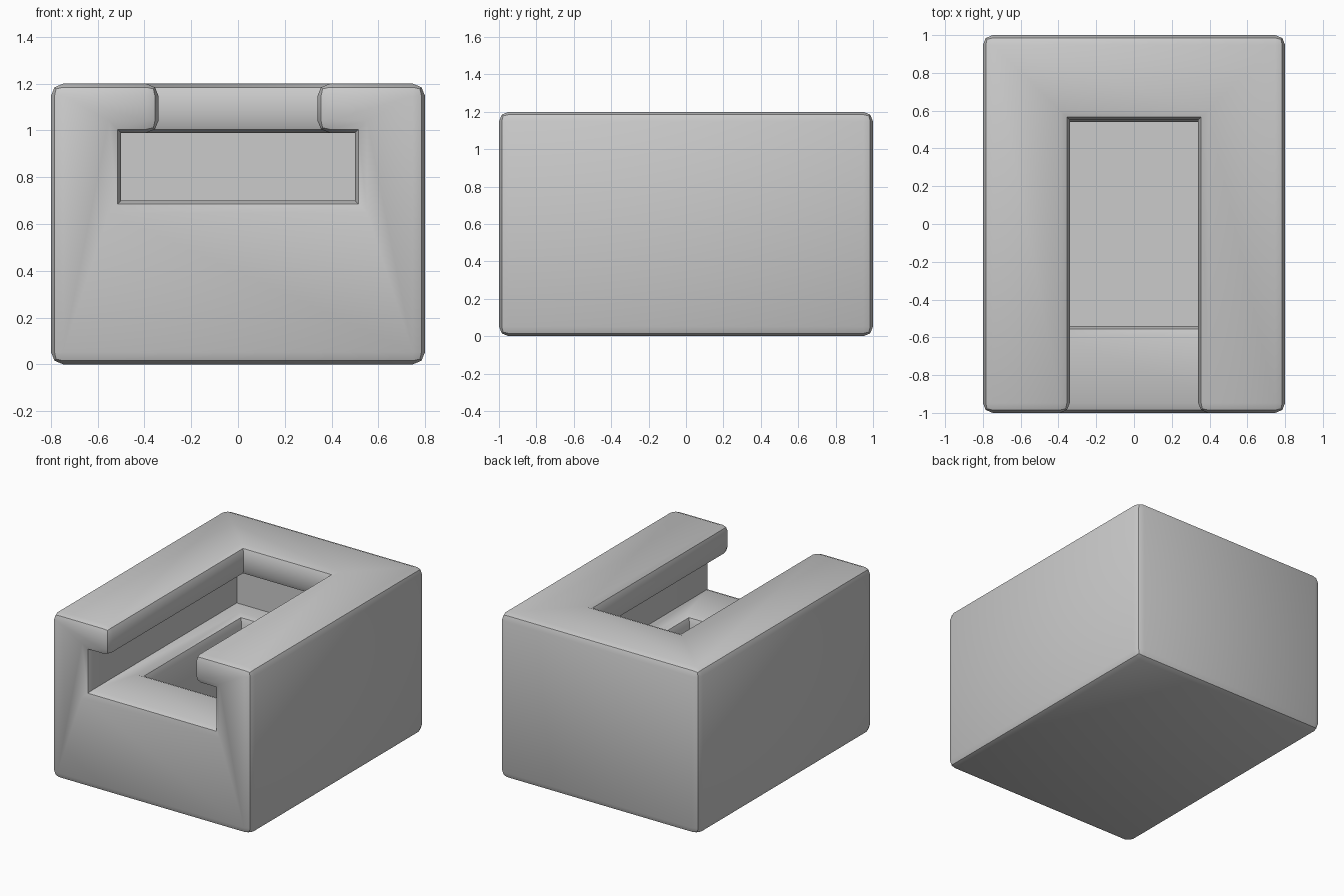
import bpy
import bmesh
import math

cube = bpy.data.objects.get("Cube")
if cube:
    bpy.data.objects.remove(cube, do_unlink=True)

BEVEL = 0.052

grey = bpy.data.materials.new("plain_grey")
grey.use_nodes = True
colour = (0.6, 0.6, 0.6, 1)
grey.diffuse_color = colour
grey.node_tree.nodes["Principled BSDF"].inputs["Base Color"].default_value = colour


def box(name, x, y, z):
    """Box spanning the given (low, high) range on each axis."""
    bpy.ops.mesh.primitive_cube_add(size=1)
    obj = bpy.context.object
    obj.name = name
    for v in obj.data.vertices:
        v.co = [(lo + hi) / 2 + c * (hi - lo) for c, (lo, hi) in zip(v.co, (x, y, z))]
    return obj


# Solid block
block = box("slotted_block", (-0.8, 0.8), (-1, 1), (0, 1.2))
block.data.materials.append(grey)

# Voids: wide undercut, narrow open slot above it, deep pocket below it
cutters = [
    box("undercut_cutter", (-0.5, 0.5), (-1.2, 0.7), (0.7, 0.99)),
    box("top_slot_cutter", (-0.34, 0.34), (-1.3, 0.55), (0.85, 1.4)),
    box("pocket_cutter", (-0.35, 0.35), (-0.54, 0.54), (0.2, 0.8)),
]
for cutter in cutters:
    cutter.data.materials.append(grey)
    cutter.hide_render = True
    mod = block.modifiers.new(cutter.name, "BOOLEAN")
    mod.operation = "DIFFERENCE"
    mod.solver = "EXACT"
    mod.object = cutter

bpy.context.view_layer.update()
evaluated = block.evaluated_get(bpy.context.evaluated_depsgraph_get())
bm = bmesh.new()
bm.from_mesh(evaluated.to_mesh())
evaluated.to_mesh_clear()
block.modifiers.clear()
for cutter in cutters:
    bpy.data.objects.remove(cutter, do_unlink=True)

# Round every outward edge, leaving the inner corners crisp
bmesh.ops.remove_doubles(bm, verts=bm.verts, dist=0.0001)
bmesh.ops.dissolve_limit(bm, angle_limit=0.01, verts=bm.verts, edges=bm.edges)
rims = [e for e in bm.edges if e.is_manifold and e.calc_face_angle_signed() > 0.5]
bmesh.ops.bevel(bm, geom=rims, offset=BEVEL, offset_type="OFFSET", segments=2,
                profile=0.5, affect="EDGES", clamp_overlap=True)
for face in bm.faces:
    face.material_index = 0
bm.to_mesh(block.data)
bm.free()

bpy.ops.object.select_all(action="DESELECT")
block.select_set(True)
bpy.context.view_layer.objects.active = block
bpy.ops.object.shade_smooth_by_angle(angle=math.radians(40))
